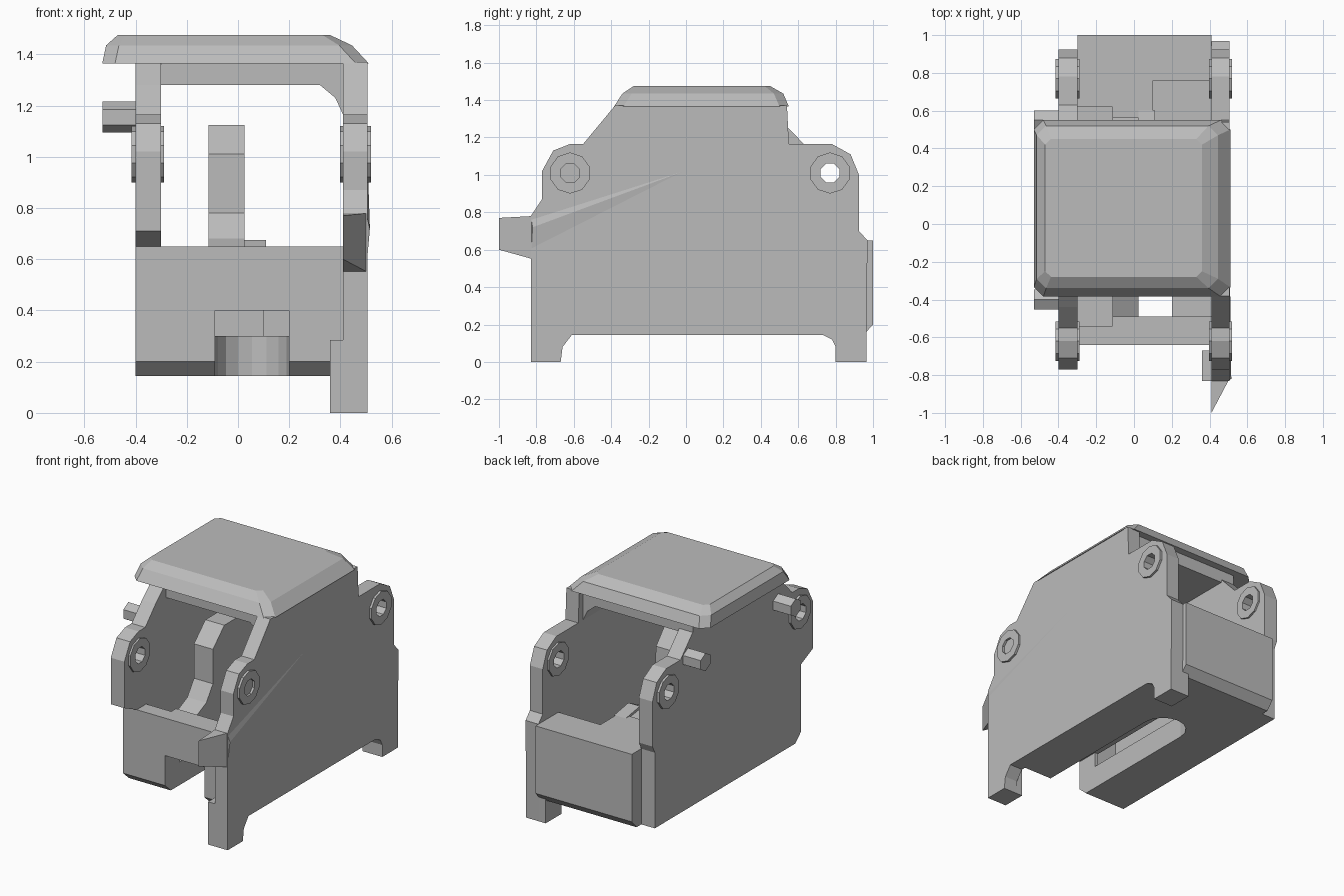
import bpy
import bmesh
import math
from mathutils import Vector

cube = bpy.data.objects.get("Cube")
if cube:
    bpy.data.objects.remove(cube, do_unlink=True)

GREY = (0.5, 0.5, 0.5, 1.0)
mat = bpy.data.materials.new("plain grey")
mat.use_nodes = True
mat.diffuse_color = GREY
mat.node_tree.nodes["Principled BSDF"].inputs["Base Color"].default_value = GREY


def finish(name, bm):
    bmesh.ops.recalc_face_normals(bm, faces=bm.faces)
    mesh = bpy.data.meshes.new(name)
    bm.to_mesh(mesh)
    bm.free()
    mesh.materials.append(mat)
    ob = bpy.data.objects.new(name, mesh)
    bpy.context.collection.objects.link(ob)
    return ob


def prism(name, profile, lo, hi, axis="x"):
    """Extrude a flat profile along an axis."""
    place = {"x": lambda a, b, t: (t, a, b),
             "y": lambda a, b, t: (a, t, b),
             "z": lambda a, b, t: (a, b, t)}[axis]
    bm = bmesh.new()
    face = bm.faces.new([bm.verts.new(place(a, b, lo)) for a, b in profile])
    geom = bmesh.ops.extrude_face_region(bm, geom=[face])["geom"]
    verts = [g for g in geom if isinstance(g, bmesh.types.BMVert)]
    bmesh.ops.translate(bm, verts=verts, vec=Vector(place(0, 0, hi - lo)))
    return finish(name, bm)


def box(name, x0, x1, y0, y1, z0, z1):
    return prism(name, [(y0, z0), (y1, z0), (y1, z1), (y0, z1)], x0, x1)


def circle(y, z, r, n=8):
    return [(y + r * math.cos(math.tau * (i + 0.5) / n),
             z + r * math.sin(math.tau * (i + 0.5) / n)) for i in range(n)]


def cut(target, cutter):
    cutter.hide_render = True
    mod = target.modifiers.new("cut", "BOOLEAN")
    mod.operation = "DIFFERENCE"
    mod.solver = "EXACT"
    mod.object = cutter
    bpy.context.view_layer.update()
    with bpy.context.temp_override(object=target, active_object=target):
        bpy.ops.object.modifier_apply(modifier=mod.name)
    bpy.data.objects.remove(cutter, do_unlink=True)


FRONT, REAR, PIVOT = -0.62, 0.77, 1.01

# Lower body with chamfered ends
body = prism("lower_body", [(-0.64, 0.2), (-0.58, 0.145), (0.95, 0.145),
                            (1.0, 0.2), (1.0, 0.65), (-0.64, 0.65)], -0.3, 0.41)
# Stepped cavity
for x0, x1, y0, y1 in [(-0.35, -0.115, -0.54, 0.62),
                       (-0.12, 0.11, -0.49, 0.56),
                       (0.1, 0.45, -0.49, 0.76)]:
    cut(body, box("cavity_cutter", x0, x1, y0, y1, 0.3, 0.8))
# Round-ended floor slot and front notch
slot = [(-0.09, -0.8)] + [(0.055 - 0.145 * math.cos(math.pi * i / 8),
                          0.35 + 0.145 * math.sin(math.pi * i / 8))
                         for i in range(9)] + [(0.2, -0.8)]
cut(body, prism("slot_cutter", slot, 0.0, 0.35, "z"))
cut(body, box("notch_cutter", -0.09, 0.2, -0.8, -0.45, 0.1, 0.4))

# Rear ear outline shared by both walls
rear_ear = [(0.925, 0.7), (0.925, 1.0), (0.88, 1.11), (0.78, 1.165)]
front_ear = [(-0.55, 1.165), (-0.62, 1.165), (-0.71, 1.13), (-0.77, 1.02)]

# Side wall without feet
wall = prism("right_wall", [(-0.64, 0.2), (-0.58, 0.145), (0.9, 0.145), (0.9, 0.65)]
             + rear_ear + [(0.63, 1.165), (0.5, 1.3), (0.5, 1.38), (-0.33, 1.38),
                           (-0.44, 1.28)] + front_ear
             + [(-0.77, 0.71), (-0.64, 0.65)], -0.4, -0.3)
# Side plate with feet
plate = prism("left_plate", [(-0.83, 0), (-0.67, 0), (-0.66, 0.08), (-0.61, 0.145),
                             (0.73, 0.145), (0.78, 0.12), (0.8, 0.08), (0.8, 0),
                             (0.965, 0), (0.97, 0.65)] + rear_ear
              + [(0.55, 1.165), (0.54, 1.37), (-0.38, 1.37)] + front_ear
              + [(-0.77, 0.87), (-0.83, 0.78)], 0.41, 0.505)

# Pivot holes
for y in (FRONT, REAR):
    cut(wall, prism("hole_cutter", circle(y, PIVOT, 0.055), -0.6, -0.2))
cut(plate, prism("hole_cutter", circle(REAR, PIVOT, 0.055), 0.3, 0.6))


# Raised rings around the pivots, on both faces of each wall
def ring(name, y, x0, x1):
    ob = prism(name, circle(y, PIVOT, 0.11, 10), x0, x1)
    cut(ob, prism("ring_cutter", circle(y, PIVOT, 0.055), x0 - 0.1, x1 + 0.1))


for label, y in (("front", FRONT), ("rear", REAR)):
    ring(label + "_right_outer_ring", y, -0.415, -0.4)
    ring(label + "_right_inner_ring", y, -0.3, -0.288)
    ring(label + "_left_outer_ring", y, 0.505, 0.52)
    ring(label + "_left_inner_ring", y, 0.398, 0.41)

# Feet inner pads
for label, y0, y1 in (("front", -0.83, -0.67), ("rear", 0.8, 0.965)):
    box(label + "_foot", 0.36, 0.41, y0, y1, 0.0, 0.285)

# Pointed lip and creased fold on the left plate
def hull(name, points):
    bm = bmesh.new()
    for p in points:
        bm.verts.new(p)
    bmesh.ops.convex_hull(bm, input=bm.verts)
    return finish(name, bm)


hull("pointed_lip", [(0.41, -1.0, 0.6), (0.41, -1.0, 0.77), (0.41, -0.82, 0.55),
                     (0.505, -0.82, 0.55), (0.505, -0.82, 0.78), (0.41, -0.82, 0.78)])
hull("plate_fold", [(0.5, -0.83, 0.55), (0.5, -0.83, 0.78), (0.5, 0.38, 1.165),
                    (0.515, -0.82, 0.72)])

# Pins on the right wall
for label, y in (("front", -0.4), ("rear", 0.55)):
    prism(label + "_pin", circle(y, 1.155, 0.06, 6), -0.53, -0.38)

# Central arm
prism("central_arm", [(-0.5, 0.4), (0.57, 0.4), (0.57, 0.64), (0.42, 0.66),
                      (0.3, 0.75), (0.28, 1.01), (0.18, 1.125), (-0.18, 1.125),
                      (-0.3, 1.01), (-0.3, 0.78), (-0.37, 0.68), (-0.5, 0.62)],
      -0.115, 0.025)
prism("arm_ramp", [(0.3, 0.6), (0.6, 0.6), (0.6, 0.65), (0.45, 0.675)], 0.025, 0.11)

# Roof slab and corner brace
box("roof_slab", -0.3, 0.41, -0.33, 0.5, 1.28, 1.38)
prism("corner_brace", [(0.32, 1.28), (0.38, 1.23), (0.41, 1.165), (0.41, 1.3)],
      -0.33, 0.5, "y")

# Cover lofted through chamfered rectangles
bm = bmesh.new()
rows = []
for z, x0, x1, y0, y1, c in [(1.365, -0.53, 0.51, -0.385, 0.55, 0.05),
                             (1.435, -0.515, 0.445, -0.34, 0.52, 0.05),
                             (1.475, -0.47, 0.36, -0.28, 0.45, 0.03)]:
    pts = [(x0 + c, y0), (x1 - c, y0), (x1, y0 + c), (x1, y1 - c),
           (x1 - c, y1), (x0 + c, y1), (x0, y1 - c), (x0, y0 + c)]
    rows.append([bm.verts.new((x, y, z)) for x, y in pts])
for a, b in zip(rows, rows[1:]):
    for i in range(8):
        j = (i + 1) % 8
        bm.faces.new((a[i], a[j], b[j], b[i]))
bm.faces.new(rows[0])
bm.faces.new(rows[-1])
finish("top_cover", bm)
